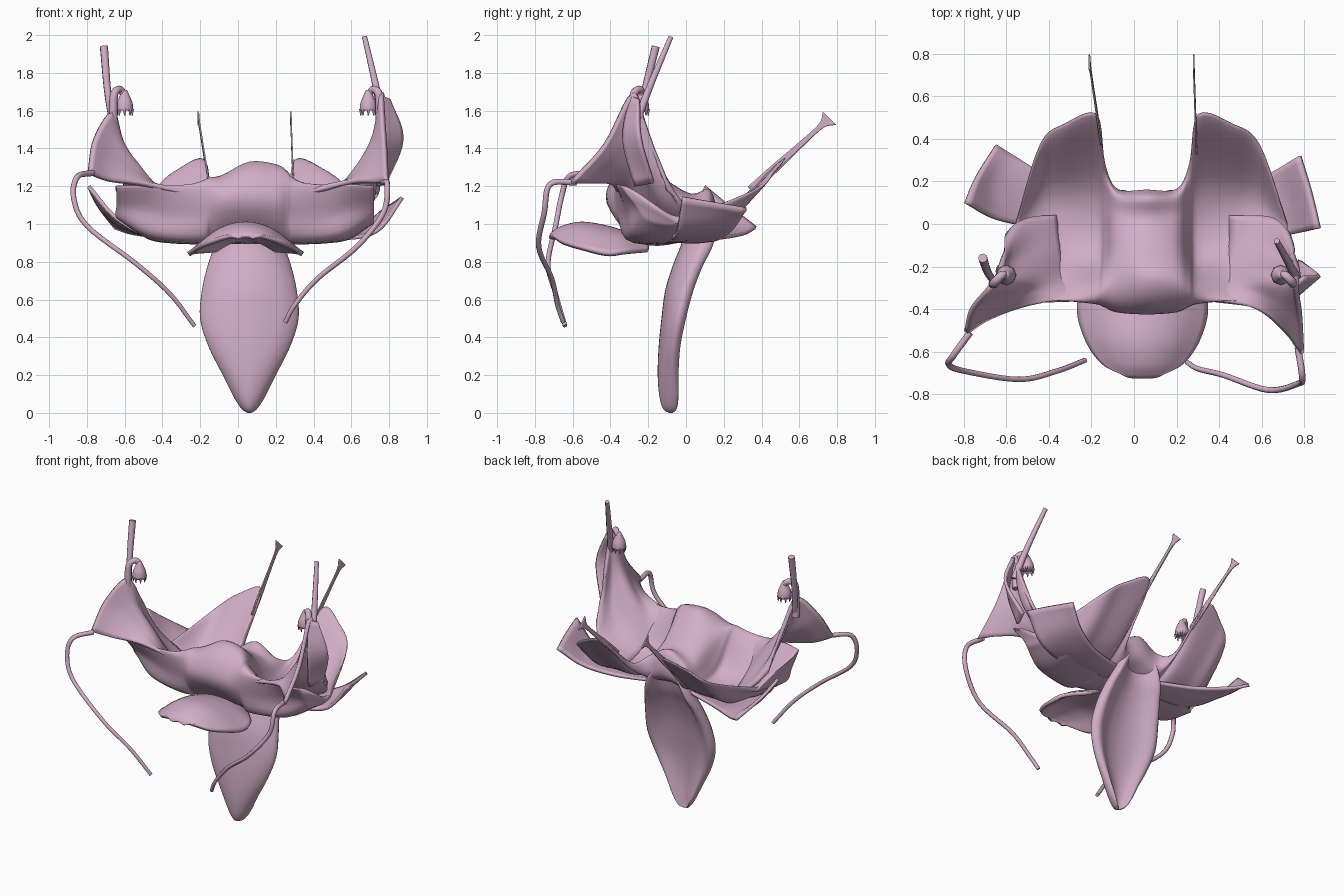
import bpy, bmesh, math
from mathutils import Vector

if "Cube" in bpy.data.objects:
    bpy.data.objects.remove(bpy.data.objects["Cube"])

MIDDLE = 0.06
pink = bpy.data.materials.new("dusty_pink")
pink.use_nodes = True
pink.diffuse_color = (0.64, 0.42, 0.57, 1)
shader = next(n for n in pink.node_tree.nodes if n.type == 'BSDF_PRINCIPLED')
shader.inputs["Base Color"].default_value = pink.diffuse_color
shader.inputs["Roughness"].default_value = 0.7


def spline(points, steps, closed=False):
    """Smooth path that passes through every point."""
    pts = [Vector(p) for p in points]
    count = len(pts)
    result = []
    for i in range(count if closed else count - 1):
        if closed:
            a, b, c, d = (pts[(i + k) % count] for k in (-1, 0, 1, 2))
        else:
            b, c = pts[i], pts[i + 1]
            a = pts[i - 1] if i else b * 2 - c
            d = pts[i + 2] if i + 2 < count else c * 2 - b
        for s in range(steps):
            t = s / steps
            result.append(b + (c - a) * t / 2
                          + (a - b * 2.5 + c * 2 - d / 2) * t ** 2
                          + ((b - c) * 3 + d - a) * t ** 3 / 2)
    return result if closed else result + [pts[-1]]


def surface(name, rows, closed=False, thickness=0.0, steps=6):
    """Smooth skin over rows of points: a closed solid or a thickened sheet."""
    fine = [spline(r, steps, closed) for r in rows]
    columns = [spline(c, steps) for c in zip(*fine)]
    bm = bmesh.new()
    grid = [[bm.verts.new(p) for p in col] for col in columns]
    ring = len(grid)
    for i in range(ring if closed else ring - 1):
        here, there = grid[i], grid[(i + 1) % ring]
        for j in range(len(here) - 1):
            bm.faces.new((here[j], there[j], there[j + 1], here[j + 1]))
    if closed:
        for end in (0, -1):
            bm.faces.new([col[end] for col in grid])
    bmesh.ops.recalc_face_normals(bm, faces=bm.faces)
    mesh = bpy.data.meshes.new(name)
    bm.to_mesh(mesh)
    bm.free()
    mesh.materials.append(pink)
    for face in mesh.polygons:
        face.use_smooth = True
    part = bpy.data.objects.new(name, mesh)
    bpy.context.collection.objects.link(part)
    if thickness:
        solid = part.modifiers.new("thickness", 'SOLIDIFY')
        solid.thickness = thickness
        solid.offset = 0


def tube(name, points, start, end):
    """Round tapered stem along a smooth path."""
    curve = bpy.data.curves.new(name, 'CURVE')
    curve.dimensions = '3D'
    curve.bevel_depth = 1
    curve.bevel_resolution = 2
    curve.use_fill_caps = True
    path = spline(points, 6)
    line = curve.splines.new('POLY')
    line.points.add(len(path) - 1)
    for i, (point, place) in enumerate(zip(line.points, path)):
        point.co = (*place, 1)
        point.radius = start + (end - start) * i / (len(path) - 1)
    curve.materials.append(pink)
    part = bpy.data.objects.new(name, curve)
    bpy.context.collection.objects.link(part)


def across(x, y, z):
    """Matching place on the right side: wider in front, narrower behind, lower dome."""
    u = x - MIDDLE
    if y < -.15:
        return MIDDLE - u - .1 * u * u, y, z - .5 * max(0, z - 1.2)
    return MIDDLE - u + .1 * u * u, y, z


# Body: closed cross-sections from the central saddle out to the wing bowl
sections = {
    0.0: ((-.26, .93), (-.42, 1.11), (-.37, 1.27), (-.24, 1.33), (-.1, 1.23),
          (.03, 1.16), (.13, 1.18), (.15, 1.0), (-.05, .9)),
    .14: ((-.27, .92), (-.41, 1.1), (-.37, 1.25), (-.25, 1.315), (-.08, 1.17),
          (.04, 1.11), (.14, 1.1), (.15, .97), (-.05, .9)),
    .2: ((-.27, .91), (-.38, 1.08), (-.37, 1.23), (-.27, 1.27), (-.11, 1.05),
          (.08, 1.02), (.25, 1.09), (.26, 1.06), (-.05, .9)),
    .24: ((-.28, .9), (-.36, 1.06), (-.37, 1.21), (-.29, 1.22), (-.13, .99),
          (.16, 1.01), (.47, 1.31), (.48, 1.29), (.13, .95)),
    .4: ((-.27, .91), (-.32, 1.05), (-.36, 1.21), (-.27, 1.11), (-.1, .97),
         (.15, .98), (.43, 1.26), (.44, 1.24), (.12, .94)),
    .53: ((-.25, .94), (-.3, 1.08), (-.37, 1.21), (-.27, 1.14), (-.08, 1.0),
          (.12, .98), (.34, 1.17), (.35, 1.15), (.1, .94)),
    .66: ((-.2, 1.03), (-.26, 1.1), (-.34, 1.2), (-.26, 1.17), (-.1, 1.06),
          (-.03, 1.04), (.0, 1.04), (.0, 1.01), (-.1, 1.0)),
}
left_half = [[(MIDDLE + u, *p) for p in loop] for u, loop in sections.items()]
right_half = [[across(*p) for p in loop] for loop in left_half[1:]]
surface("body", right_half[::-1] + left_half, closed=True, steps=5)

# Upswept outer wings, inner edges sunk into the body
surface("left_wing", [
    [(.33, -.35, 1.17), (.58, -.4, 1.22), (.72, -.51, 1.22), (.79, -.61, 1.22)],
    [(.4, -.3, 1.11), (.6, -.33, 1.24), (.72, -.39, 1.35), (.78, -.43, 1.42)],
    [(.42, -.22, 1.0), (.62, -.25, 1.27), (.72, -.28, 1.46), (.76, -.29, 1.69)],
    [(.45, -.08, .95), (.65, -.14, 1.12), (.74, -.21, 1.33), (.77, -.23, 1.58)],
    [(.45, .04, .94), (.64, .03, 1.02), (.71, -.02, 1.1), (.74, -.1, 1.18)],
], thickness=.025)
surface("right_wing", [
    [(-.22, -.35, 1.17), (-.5, -.38, 1.21), (-.68, -.44, 1.23), (-.79, -.51, 1.27)],
    [(-.28, -.3, 1.11), (-.5, -.32, 1.24), (-.66, -.35, 1.36), (-.76, -.4, 1.45)],
    [(-.32, -.22, 1.0), (-.5, -.25, 1.26), (-.61, -.28, 1.42), (-.67, -.29, 1.59)],
    [(-.35, -.08, .95), (-.5, -.13, 1.11), (-.59, -.17, 1.27), (-.63, -.21, 1.45)],
    [(-.37, .04, .94), (-.48, .03, 1.01), (-.55, 0, 1.07), (-.6, -.06, 1.13)],
], thickness=.025)
surface("left_wing_leaf", [
    [(.75, -.29, 1.68), (.8, -.25, 1.66)],
    [(.77, -.33, 1.45), (.87, -.24, 1.45)],
    [(.74, -.27, 1.2), (.78, -.17, 1.22)]], thickness=.02)

# Rear side flaps, running out from under the body
surface("left_rear_flap", [
    [(.2, .09, .92), (.45, .16, .92), (.64, .24, .97), (.78, .32, 1.08)],
    [(.2, .03, .91), (.45, .05, .91), (.7, .1, .97), (.83, .15, 1.11)],
    [(.2, -.04, .91), (.5, -.08, .92), (.73, -.05, .96), (.87, -.02, 1.14)],
], thickness=.02)
surface("right_rear_flap", [
    [(-.08, .09, .92), (-.36, .2, .93), (-.55, .31, .95), (-.65, .37, .98)],
    [(-.08, .03, .91), (-.4, .1, .92), (-.63, .17, 1.0), (-.74, .22, 1.1)],
    [(-.08, -.04, .91), (-.42, -.02, .92), (-.64, .02, 1.03), (-.79, .1, 1.2)],
], thickness=.02)

# Domed front lip: distance forward, half width, crown height, side droop
lip = []
for y, width, crown, droop in (
        (-.2, .16, .92, .06), (-.32, .28, .95, .1), (-.42, .3, .98, .14),
        (-.55, .26, 1.0, .13), (-.65, .19, .98, .08), (-.7, .1, .95, .02),
        (-.715, .04, .93, .01)):
    lip.append([(.04 + width * a, y, crown - droop * a * a)
                for a in (-1, -.5, 0, .5, 1)])
surface("front_lip", lip, thickness=.025)

# Hanging petal, softly dished at the back: height, half width, front, back
petal = []
for z, width, front, back in (
        (1.06, .08, .05, .15), (.98, .14, .0, .16), (.88, .185, -.03, .14),
        (.78, .22, -.07, .09), (.65, .25, -.11, .04), (.5, .26, -.13, .0),
        (.35, .215, -.145, -.03), (.2, .14, -.15, -.04), (.08, .08, -.14, -.04),
        (.02, .04, -.12, -.05), (0, .01, -.09, -.07)):
    depth = back - front
    petal.append([(MIDDLE + width * a, front + depth * b, z) for a, b in (
        (-1, .65), (-.65, .2), (0, 0), (.65, .2), (1, .65),
        (.85, 1), (.45, .65), (0, .52), (-.45, .65), (-.85, 1))])
surface("hanging_petal", petal, closed=True, steps=4)

# Thin flared rear spikes
for side, root, tip in (("left", Vector((.29, .46, 1.29)), Vector((.28, .76, 1.56))),
                        ("right", Vector((-.17, .49, 1.31)), Vector((-.21, .76, 1.56)))):
    spread = Vector((0, .7, -.7))
    blade = []
    for t, half in ((-.4, .02), (0, .02), (.5, .014), (.85, .016), (1, .05)):
        centre = root.lerp(tip, t)
        blade.append([centre - spread * half, centre + spread * half])
    surface(side + "_rear_spike", blade, thickness=.008)

# Trailing tendrils
tube("left_tendril", [(.77, -.58, 1.22), (.79, -.72, 1.21), (.77, -.75, 1.06),
                      (.63, -.78, .88), (.42, -.71, .71), (.3, -.68, .57),
                      (.25, -.65, .48)], .016, .012)
tube("right_tendril", [(-.77, -.51, 1.27), (-.85, -.62, 1.25), (-.87, -.66, 1.14),
                       (-.8, -.69, .99), (-.54, -.73, .79), (-.36, -.69, .63),
                       (-.23, -.64, .46)], .016, .012)

# Upright horns
tube("left_horn", [(.77, -.27, 1.52), (.73, -.19, 1.73), (.67, -.08, 1.99)], .024, .014)
tube("right_horn", [(-.66, -.27, 1.5), (-.69, -.22, 1.7), (-.71, -.16, 1.94)], .016, .022)

# Hooked stalks, each with a fringed bell
for side, sign, x, y in (("left", 1, .69, -.24), ("right", -1, -.6, -.24)):
    tube(side + "_hook", [(x + sign * .06, y - .04, 1.46), (x + sign * .06, y - .04, 1.64),
                          (x + sign * .05, y - .03, 1.7), (x + sign * .02, y, 1.71),
                          (x, y, 1.67)], .024, .018)
    turns = [math.tau * k / 8 for k in range(8)]
    bell = [[(x + r * math.cos(a), y + r * math.sin(a), z) for a in turns]
            for r, z in ((.012, 1.71), (.026, 1.68), (.042, 1.64), (.046, 1.6))]
    surface(side + "_bell", bell, closed=True, steps=3)
    for k, a in enumerate(turns):
        px, py = x + .04 * math.cos(a), y + .04 * math.sin(a)
        tube(f"{side}_fringe_{k}", [(px, py, 1.61), (px, py, 1.575)], .009, .003)
